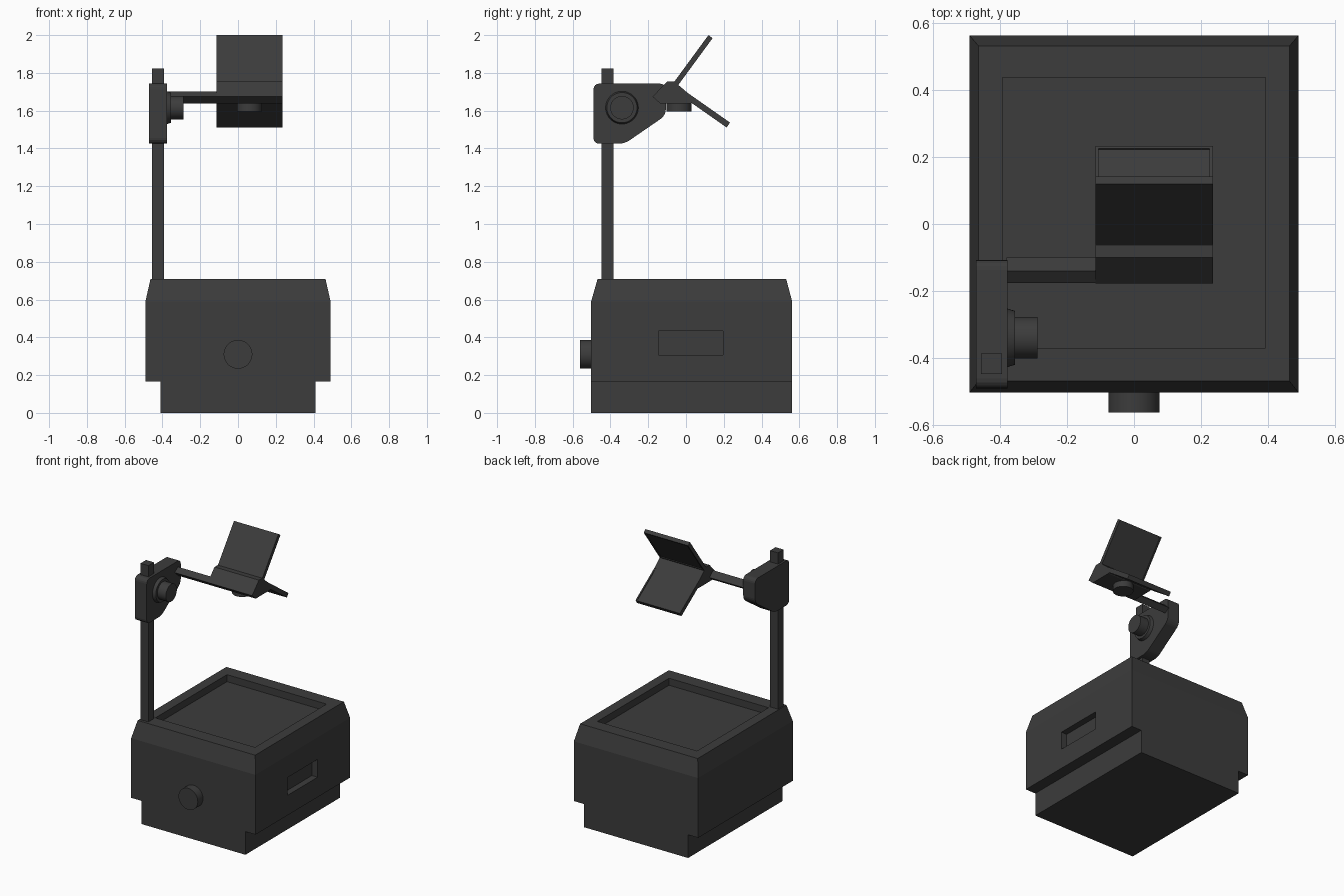
import bpy, bmesh
from math import pi
from mathutils import Matrix, Vector

if "Cube" in bpy.data.objects:
    bpy.data.objects.remove(bpy.data.objects["Cube"])

dark = bpy.data.materials.new("dark_plastic")
dark.diffuse_color = (0.045, 0.045, 0.045, 1)
dark.use_nodes = True
dark.node_tree.nodes["Principled BSDF"].inputs["Base Color"].default_value = dark.diffuse_color


def finish(name, bm):
    bmesh.ops.recalc_face_normals(bm, faces=bm.faces[:])
    me = bpy.data.meshes.new(name)
    bm.to_mesh(me)
    bm.free()
    me.materials.append(dark)
    ob = bpy.data.objects.new(name, me)
    bpy.context.collection.objects.link(ob)
    return ob


def box(name, x0, x1, y0, y1, z0, z1):
    return extrude_x(name, [(y0, z0), (y1, z0), (y1, z1), (y0, z1)], x0, x1)


def extrude_x(name, profile, x0, x1, round_by=0.0, panel=None):
    """Extrude a (y, z) profile along x; optionally round corners or inset one face."""
    bm = bmesh.new()
    a = [bm.verts.new((x0, y, z)) for y, z in profile]
    b = [bm.verts.new((x1, y, z)) for y, z in profile]
    n = len(profile)
    bm.faces.new(a)
    bm.faces.new(b[::-1])
    sides = [bm.faces.new((a[i], a[(i + 1) % n], b[(i + 1) % n], b[i])) for i in range(n)]
    bmesh.ops.recalc_face_normals(bm, faces=bm.faces[:])
    if round_by:
        long = [e for e in bm.edges if abs(e.verts[0].co.x - e.verts[1].co.x) > 1e-4]
        bmesh.ops.bevel(bm, geom=long, offset=round_by, segments=4, profile=0.5, affect='EDGES')
    if panel is not None:
        bmesh.ops.inset_region(bm, faces=[sides[panel]], thickness=0.014)
        bmesh.ops.inset_region(bm, faces=[sides[panel]], thickness=0.0, depth=-0.005)
    return finish(name, bm)


def cylinder(name, start, end, radius, bevel=0.0):
    s, e = Vector(start), Vector(end)
    d = e - s
    rot = d.to_track_quat('Z', 'Y').to_matrix().to_4x4()
    bm = bmesh.new()
    bmesh.ops.create_cone(bm, cap_ends=True, segments=40, radius1=radius,
                          radius2=radius - bevel, depth=d.length,
                          matrix=Matrix.Translation((s + e) / 2) @ rot)
    ob = finish(name, bm)
    for o in bpy.context.selected_objects:
        o.select_set(False)
    bpy.context.view_layer.objects.active = ob
    ob.select_set(True)
    bpy.ops.object.shade_smooth_by_angle(angle=pi / 6)
    return ob


# Housing: stacked rectangular rings, with chamfered top and sunken stage
rings = [  # half width, y min, y max, z
    (0.49, -0.502, 0.562, 0.165),
    (0.49, -0.502, 0.562, 0.59),
    (0.463, -0.468, 0.53, 0.71),
    (0.392, -0.369, 0.436, 0.71),
    (0.392, -0.369, 0.436, 0.66),
]
bm = bmesh.new()
loops = [[bm.verts.new(p) for p in ((-w, y0, z), (w, y0, z), (w, y1, z), (-w, y1, z))]
         for w, y0, y1, z in rings]
for lo, hi in zip(loops, loops[1:]):
    for i in range(4):
        j = (i + 1) % 4
        bm.faces.new((lo[i], lo[j], hi[j], hi[i]))
bm.faces.new(loops[0][::-1])
bm.faces.new(loops[-1])
housing = finish("housing", bm)

# Slot in the right side
cutter = box("slot_cutter", 0.445, 0.6, -0.145, 0.196, 0.307, 0.434)
cutter.hide_render = True
cutter.display_type = 'WIRE'
mod = housing.modifiers.new("slot", 'BOOLEAN')
mod.operation = 'DIFFERENCE'
mod.solver = 'EXACT'
mod.object = cutter

# Base and front knob
box("base", -0.41, 0.41, -0.502, 0.562, 0.0, 0.165)
cylinder("front_knob", (0, -0.50, 0.31), (0, -0.561, 0.31), 0.076)

# Post and sliding bracket
box("post", -0.455, -0.393, -0.447, -0.385, 0.70, 1.823)
extrude_x("bracket", [(-0.49, 1.425), (-0.325, 1.425), (-0.107, 1.575),
                      (-0.107, 1.743), (-0.49, 1.743)], -0.47, -0.376, round_by=0.03)
cylinder("focus_flange", (-0.38, -0.339, 1.616), (-0.354, -0.339, 1.616), 0.088, bevel=0.008)
cylinder("focus_knob", (-0.36, -0.339, 1.616), (-0.288, -0.339, 1.616), 0.062)

# Arm to the head
extrude_x("arm", [(-0.175, 1.674), (-0.135, 1.637), (-0.10, 1.665), (-0.14, 1.702)],
          -0.38, -0.10)

# Head, lens and two mirror plates
hx = (-0.115, 0.235)
extrude_x("head", [(-0.177, 1.674), (-0.135, 1.637), (0.022, 1.637), (0.055, 1.655),
                   (-0.063, 1.755), (-0.10, 1.755)], *hx)
cylinder("lens", (0.06, -0.037, 1.645), (0.06, -0.037, 1.595), 0.066)
extrude_x("upper_mirror", [(-0.063, 1.752), (0.119, 2.0), (0.141, 1.984), (-0.041, 1.736)],
          *hx, panel=2)
extrude_x("lower_mirror", [(-0.05, 1.735), (0.233, 1.537), (0.215, 1.511), (-0.068, 1.709)],
          *hx, panel=0)
